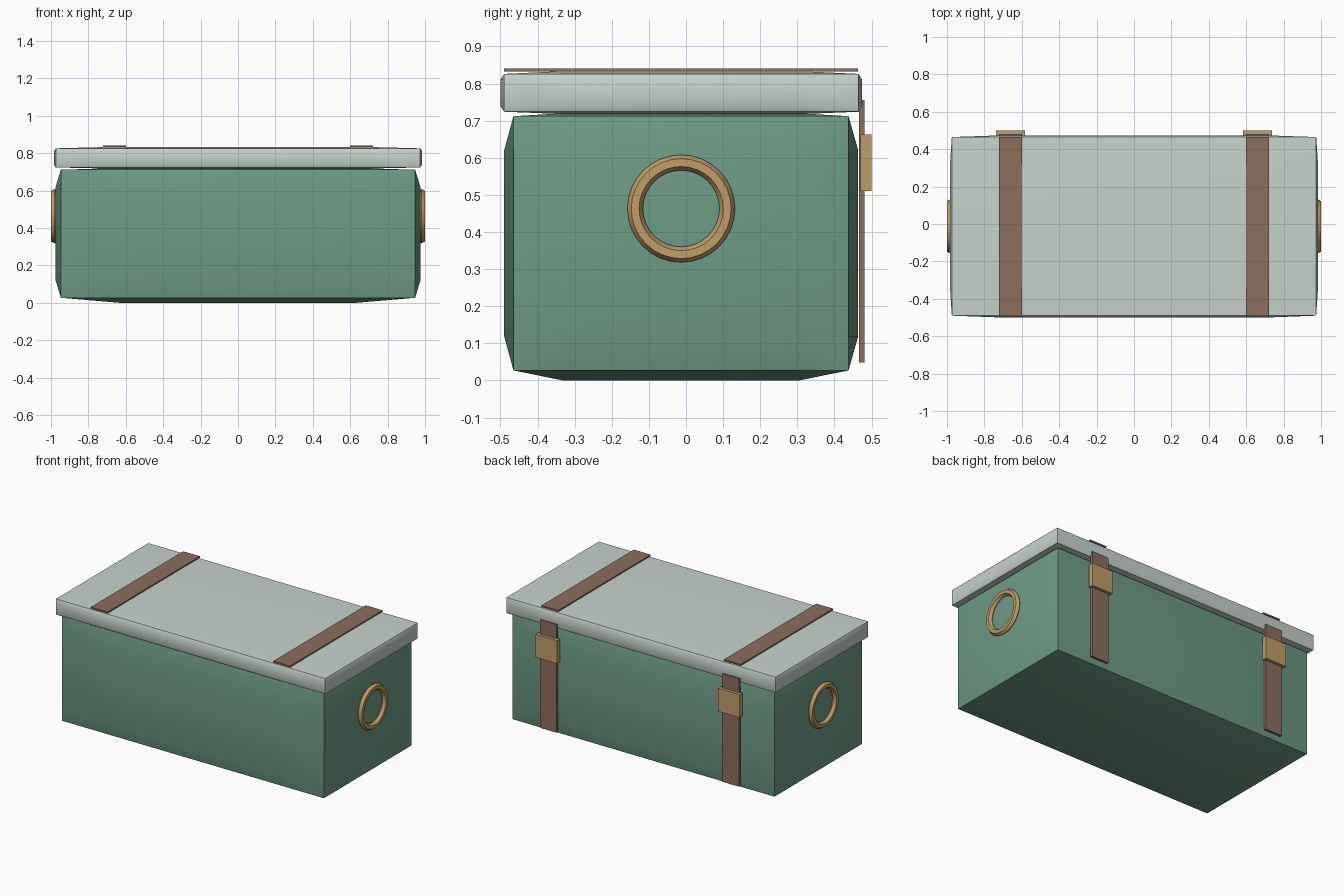
import bpy, bmesh, math
from mathutils import Matrix

if "Cube" in bpy.data.objects:
    bpy.data.objects.remove(bpy.data.objects["Cube"])


def srgb(r, g, b):
    f = lambda c: c / 12.92 if c <= 0.04045 else ((c + 0.055) / 1.055) ** 2.4
    return tuple(f(c / 255) for c in (r, g, b)) + (1,)


def material(name, colour):
    m = bpy.data.materials.new(name)
    m.diffuse_color = srgb(*colour)
    m.use_nodes = True
    m.node_tree.nodes["Principled BSDF"].inputs["Base Color"].default_value = m.diffuse_color
    return m


GREEN = material("sage green", (110, 155, 133))
PALE = material("pale grey green", (199, 211, 204))
LEATHER = material("brown leather", (140, 110, 94))
BRASS = material("brass", (194, 158, 106))


def finish(name, bm, mat, smooth=False):
    mesh = bpy.data.meshes.new(name)
    bmesh.ops.recalc_face_normals(bm, faces=bm.faces)
    bm.to_mesh(mesh)
    bm.free()
    mesh.materials.append(mat)
    ob = bpy.data.objects.new(name, mesh)
    bpy.context.collection.objects.link(ob)
    if smooth:
        bpy.ops.object.select_all(action='DESELECT')
        ob.select_set(True)
        bpy.context.view_layer.objects.active = ob
        bpy.ops.object.shade_smooth_by_angle(angle=math.radians(30))
    return ob


def pillow_box(name, axes, mat):
    """Box with 3x3 faces that bulge outward.
    Each axis: (low, high, low edge, high edge, inset of inner grid lines)."""
    bm = bmesh.new()
    bmesh.ops.create_cube(bm, size=3)
    bmesh.ops.subdivide_edges(bm, edges=bm.edges[:], cuts=2, use_grid_fill=True)
    for v in bm.verts:
        idx = [round(c + 1.5) for c in v.co]
        on_face = sum(i in (0, 3) for i in idx) == 1
        for a, (lo, hi, elo, ehi, inset) in enumerate(axes):
            ends = (lo, hi) if on_face else (elo, ehi)
            v.co[a] = (ends[0], elo + inset, ehi - inset, ends[1])[idx[a]]
    return finish(name, bm, mat, True)


def box(name, x, y, z, mat):
    bm = bmesh.new()
    bmesh.ops.create_cube(bm, size=1)
    for v in bm.verts:
        for a, (lo, hi) in enumerate((x, y, z)):
            v.co[a] = lo if v.co[a] < 0 else hi
    return finish(name, bm, mat)


# Chest body and overhanging lid
pillow_box("chest_body", [(-0.975, 0.975, -0.947, 0.947, 0.316),
                          (-0.49, 0.464, -0.465, 0.438, 0.133),
                          (0.0, 0.72, 0.027, 0.712, 0.092)], GREEN)
pillow_box("lid", [(-0.984, 0.984, -0.974, 0.974, 0.262),
                   (-0.5, 0.474, -0.49, 0.465, 0.15),
                   (0.718, 0.833, 0.724, 0.826, 0.015)], PALE)

# Straps over the lid, straps down the back, and buckles
for side, label in ((-1, "left"), (1, "right")):
    c = side * 0.66
    strap_x = (c - 0.061, c + 0.061)
    box("lid_strap_" + label, strap_x, (-0.491, 0.463), (0.832, 0.841), LEATHER)
    box("back_strap_" + label, strap_x, (0.466, 0.481), (0.048, 0.755), LEATHER)
    box("buckle_" + label, (c - 0.077, c + 0.077), (0.47, 0.5), (0.511, 0.662), BRASS)

# Ring handles on both ends
MAJOR, MINOR, SEGMENTS, SIDES = 0.124, 0.021, 32, 6
for side, label in ((-1, "left"), (1, "right")):
    bm = bmesh.new()
    rings = []
    for s in range(SEGMENTS):
        t = 2 * math.pi * s / SEGMENTS
        ring = []
        for k in range(SIDES):
            p = 2 * math.pi * k / SIDES
            r = MAJOR + MINOR * math.cos(p)
            ring.append(bm.verts.new((side * 0.982 + MINOR * math.sin(p),
                                      -0.013 + r * math.cos(t),
                                      0.463 + r * math.sin(t))))
        rings.append(ring)
    for s in range(SEGMENTS):
        a, b = rings[s], rings[(s + 1) % SEGMENTS]
        for k in range(SIDES):
            n = (k + 1) % SIDES
            bm.faces.new((a[k], a[n], b[n], b[k]))
    finish("ring_handle_" + label, bm, BRASS, True)
